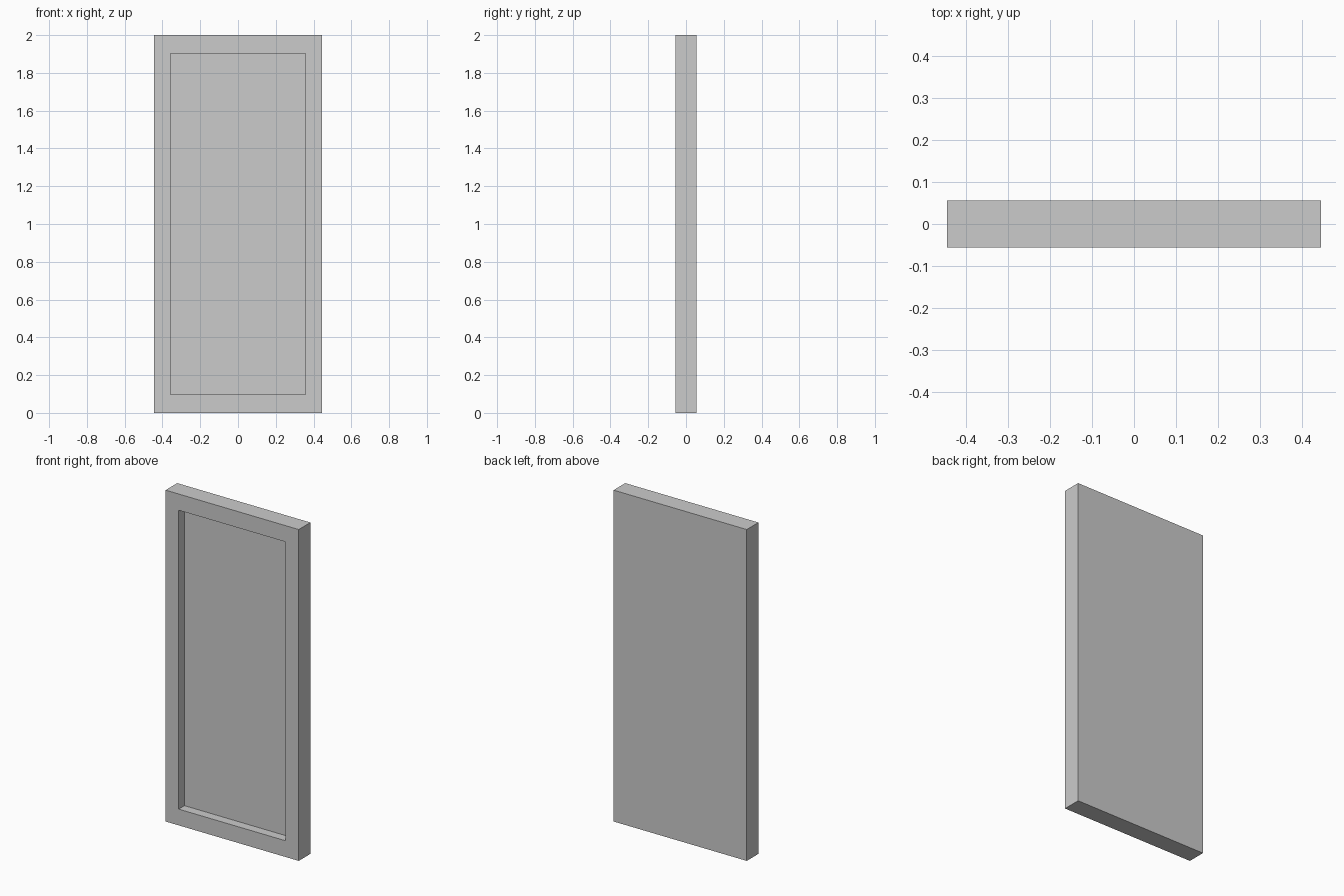
import bpy, bmesh
from mathutils import Vector

if "Cube" in bpy.data.objects:
    bpy.data.objects.remove(bpy.data.objects["Cube"])

W, D, H = 0.889, 0.111, 2.0          # outer size
IN_W, IN_H = 0.714, 1.804            # recess opening
RECESS = 0.055                       # recess depth

# Slab
bm = bmesh.new()
bmesh.ops.create_cube(bm, size=1)
bmesh.ops.scale(bm, vec=(W, D, H), verts=bm.verts)
bmesh.ops.translate(bm, vec=(0, 0, H / 2), verts=bm.verts)
bm.normal_update()

# Front border, fitted to the opening
front = min(bm.faces, key=lambda f: f.calc_center_median().y)
bmesh.ops.inset_region(bm, faces=[front], thickness=0.08)
for v in front.verts:
    v.co.x = IN_W / 2 if v.co.x > 0 else -IN_W / 2
    v.co.z = H / 2 + (IN_H / 2 if v.co.z > H / 2 else -IN_H / 2)

# Sunken panel with straight walls
panel = bmesh.ops.extrude_discrete_faces(bm, faces=[front])["faces"][0]
bmesh.ops.translate(bm, vec=Vector((0, RECESS, 0)), verts=panel.verts)
bmesh.ops.recalc_face_normals(bm, faces=bm.faces)

mesh = bpy.data.meshes.new("recessed_panel")
bm.to_mesh(mesh)
bm.free()
bpy.context.collection.objects.link(bpy.data.objects.new("recessed_panel", mesh))
